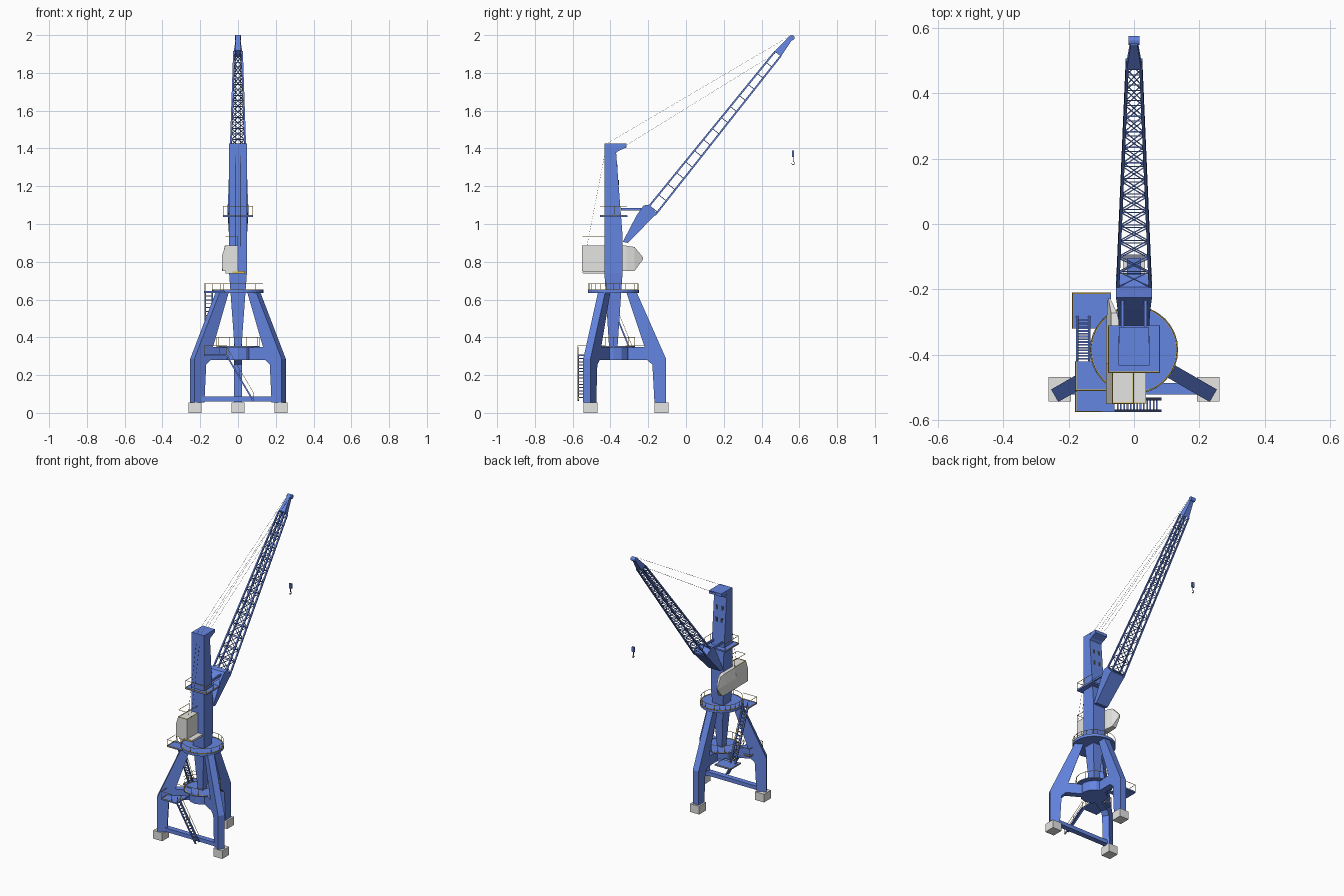
import bpy, bmesh, math
from mathutils import Vector, Matrix

cube = bpy.data.objects.get("Cube")
if cube:
    bpy.data.objects.remove(cube, do_unlink=True)


def material(name, rgb):
    m = bpy.data.materials.new(name)
    m.use_nodes = True
    m.diffuse_color = (*rgb, 1)
    m.node_tree.nodes["Principled BSDF"].inputs["Base Color"].default_value = (*rgb, 1)
    return m


BLUE = material("crane blue", (0.13, 0.237, 0.76))
GREY = material("light grey", (0.78, 0.78, 0.77))
YELLOW = material("rail yellow", (0.75, 0.5, 0.06))
DARK = material("dark steel", (0.05, 0.055, 0.07))
CX, CY = 0, -0.385      # slewing axis


def finish(bm, name, mat):
    bmesh.ops.recalc_face_normals(bm, faces=bm.faces)
    me = bpy.data.meshes.new(name)
    bm.to_mesh(me)
    bm.free()
    me.materials.append(mat)
    ob = bpy.data.objects.new(name, me)
    bpy.context.collection.objects.link(ob)
    return ob


def box(name, lo, hi, mat):
    bm = bmesh.new()
    lo, hi = Vector(lo), Vector(hi)
    size = Matrix.Diagonal((*(hi - lo), 1))
    bmesh.ops.create_cube(bm, size=1, matrix=Matrix.Translation((lo + hi) / 2) @ size)
    return finish(bm, name, mat)


def rods(name, pairs, w, mat):
    """Square bars between pairs of points, as one object."""
    bm = bmesh.new()
    for a, b in pairs:
        a, b = Vector(a), Vector(b)
        rot = (b - a).to_track_quat('Z', 'Y').to_matrix().to_4x4()
        size = Matrix.Diagonal((w, w, (b - a).length, 1))
        bmesh.ops.create_cube(bm, size=1, matrix=Matrix.Translation((a + b) / 2) @ rot @ size)
    return finish(bm, name, mat)


def loft(name, rings, mat):
    bm = bmesh.new()
    loops = [[bm.verts.new(p) for p in ring] for ring in rings]
    n = len(loops[0])
    for lo, hi in zip(loops, loops[1:]):
        for i in range(n):
            bm.faces.new((lo[i], lo[(i + 1) % n], hi[(i + 1) % n], hi[i]))
    bm.faces.new(loops[0])
    bm.faces.new(loops[-1])
    return finish(bm, name, mat)


def side_prism(name, profile, x0, x1, mat):
    """Extrude a (y, z) profile across x; x0 and x1 may be lists per point."""
    spread = lambda x: x if isinstance(x, list) else [x] * len(profile)
    return loft(name, [[(x, *p) for x, p in zip(spread(s), profile)] for s in (x0, x1)], mat)


def disc(name, r, z0, z1, mat, sides=32):
    bm = bmesh.new()
    bmesh.ops.create_cone(bm, cap_ends=True, segments=sides, radius1=r, radius2=r, depth=z1 - z0,
                          matrix=Matrix.Translation((CX, CY, (z0 + z1) / 2)))
    return finish(bm, name, mat)


def railing(name, pts, z, h=0.048, closed=False):
    """Thin posts, a top rail and a kerb along the deck edge."""
    pts = [Vector((x, y, z)) for x, y in pts]
    up = Vector((0, 0, h))
    ends = pts[1:] + pts[:1] if closed else pts[1:]
    rods(name + "_posts", [(p, p + up) for p in pts], 0.0015, YELLOW)
    rods(name, [(a + up, b + up) for a, b in zip(pts, ends)], 0.0022, YELLOW)
    rods(name + "_kerb", list(zip(pts, ends)), 0.004, YELLOW)


def circle(r, n):
    return [(CX + r * math.cos(math.tau * i / n), CY + r * math.sin(math.tau * i / n)) for i in range(n)]


def stairs(name, a, b, across, steps):
    a, b, s = Vector(a), Vector(b), Vector(across)
    up = Vector((0, 0, 0.045))
    rods(name + "_stringers", [(a - s, b - s), (a + s, b + s)], 0.008, BLUE)
    treads = [a.lerp(b, i / steps) for i in range(1, steps)]
    rods(name + "_treads", [(p - s, p + s) for p in treads], 0.005, BLUE)
    rods(name + "_handrail", [(a + k * s + up, b + k * s + up) for k in (-1, 1)] +
         [(a.lerp(b, t) + k * s, a.lerp(b, t) + k * s + up) for k in (-1, 1) for t in (0, .5, 1)],
         0.002, YELLOW)


# Portal: three legs with inward beams, on concrete feet
leg_profile = [(.28, .055), (.28, .285), (.125, .636), (.07, .636), (.165, .35), (.02, .35),
               (.02, .28), (.18, .28), (.207, .255), (.218, .055)]
for label, deg in (("back", 90), ("front_right", 210), ("front_left", 330)):
    leg = side_prism(label + "_leg", leg_profile, -.022, .022, BLUE)
    leg.location = (CX, CY, 0)
    leg.rotation_euler.z = math.radians(deg - 90)
    fx = CX + .262 * math.cos(math.radians(deg))
    fy = CY + .255 * math.sin(math.radians(deg))
    fy += .007 if deg > 90 else 0
    box(label + "_foot", (fx - .034, fy - .037, 0), (fx + .034, fy + .037, .056), GREY)
box("ground_beam", (-.21, -.522, .06), (.21, -.486, .086), BLUE)
disc("portal_hub", .085, .28, .35, BLUE, 12)
disc("lower_deck", .115, .346, .352, BLUE)
railing("lower_deck_rail", circle(.113, 16), .352, closed=True)
disc("slewing_deck", .135, .634, .65, BLUE)
railing("slewing_deck_rail", circle(.132, 24), .651, .032, True)

# Access landings and stairs on the right side
box("front_landing", (-.18, -.575, .3), (-.06, -.43, .308), BLUE)
railing("front_landing_rail", [(-.06, -.43), (-.178, -.43), (-.178, -.573), (-.1, -.573)], .308)
box("side_landing", (-.19, -.32, .3), (-.07, -.21, .308), BLUE)
railing("side_landing_rail", [(-.188, -.32), (-.188, -.212), (-.075, -.212)], .308)
box("upper_landing", (-.18, -.51, .636), (-.07, -.42, .644), BLUE)
railing("upper_landing_rail", [(-.178, -.42), (-.178, -.508), (-.075, -.508)], .644, .04)
stairs("lower_stairs", (.08, -.553, .065), (-.06, -.553, .304), (0, .018, 0), 14)
stairs("upper_stairs", (-.155, -.285, .308), (-.155, -.42, .64), (.018, 0, 0), 16)

# Tower: narrow foot, full shaft and head that slopes back
sections = [(.34, .018, -.407, -.363), (.74, .047, -.432, -.336), (.94, .047, -.432, -.336),
            (1.38, .047, -.432, -.37), (1.425, .047, -.432, -.365)]
loft("tower", [[(-w, a, z), (w, a, z), (w, b, z), (-w, b, z)] for z, w, a, b in sections], BLUE)
side_prism("tower_head", [(-.38, 1.425), (-.315, 1.425), (-.315, 1.405), (-.355, 1.388), (-.38, 1.37)],
           -.046, .046, BLUE)
for z in (1.22, 1.3):
    y = -.336 - (z - .94) * .0773
    for x in (-.02, .02):
        box("tower_opening", (x - .007, y - .006, z - .014), (x + .007, y + .002, z + .014), DARK)

# Gallery around the tower, with a bridge to the boom
box("gallery", (-.08, -.455, 1.036), (.08, -.31, 1.046), BLUE)
railing("gallery_rail", [(-.078, -.312), (-.078, -.38), (-.078, -.453), (0, -.453), (.078, -.453),
                         (.078, -.38), (.078, -.312)], 1.046)
for x in (-.035, .035):
    box("boom_strut", (x - .005, -.345, 1.072), (x + .005, -.2, 1.085), BLUE)

# Machine house alongside the tower, with a pointed cab nose
side_prism("machine_house", [(-.55, .75), (-.55, .83), (-.55, .885), (-.425, .885), (-.425, .83), (-.425, .75)],
           [-.083, -.085, -.068, -.068, -.085, -.083], 0.0, GREY)
cab_sections = [(-.43, -.085, -.07, -.043, .75, .885), (-.315, -.085, -.07, -.043, .75, .885),
                (-.272, -.083, -.07, -.052, .752, .878), (-.228, -.08, -.078, -.072, .812, .824)]
loft("operator_cab", [[(xo, y, z0), (xo, y, (z0 + z1) / 2), (xt, y, z1), (xi, y, z1), (xi, y, z0)]
                      for y, xo, xt, xi, z0, z1 in cab_sections], GREY)
box("house_floor", (-.065, -.546, .737), (.036, -.43, .75), GREY)
box("house_floor_edge", (-.03, -.549, .741), (.038, -.545, .748), YELLOW)
railing("house_rail", [(-.066, -.43), (-.066, -.548), (-.002, -.548), (-.002, -.43)], .885)

# Boom foot and boom tip as solid plates
foot_widths = [.045, .045, .055, .055, .055, .05]
side_prism("boom_foot", [(-.335, .905), (-.308, .9), (-.155, 1.055), (-.192, 1.103), (-.225, 1.098), (-.262, 1.045)],
           [-w for w in foot_widths], foot_widths, BLUE)
tip_widths = [.022, .022, .01, .01, .01]
side_prism("boom_tip", [(.472, 1.918), (.502, 1.885), (.568, 1.985), (.562, 1.998), (.548, 1.994)],
           [-w for w in tip_widths], tip_widths, BLUE)
sheave = [(.561 + .014 * math.cos(math.tau * i / 12), 1.986 + .014 * math.sin(math.tau * i / 12))
          for i in range(12)]
side_prism("tip_sheave", sheave, -.017, .017, BLUE)

# Lattice boom: four tapering chords with crossed and straight bracing
foot, along = Vector((0, -.172, 1.08)), Vector((0, .659, .822))
normal = Vector((0, -.78, .626))


def node(t, sx, sv):
    return foot + along * t + Vector((sx * (.049 - .028 * t), 0, 0)) + normal * sv * (.027 - .008 * t)


corners = [(-1, -1), (1, -1), (1, 1), (-1, 1)]
rods("boom_chords", [(node(-.02, *c), node(1.0, *c)) for c in corners], .009, BLUE)
bays, braces = 14, []
for i in range(bays + 1):
    t, nxt = i / bays, (i + 1) / bays
    braces += [(node(t, *corners[k]), node(t, *corners[k - 1])) for k in range(4)]
    if i < bays:
        for sv in (-1, 1):
            braces += [(node(t, s, sv), node(nxt, -s, sv)) for s in (-1, 1)]
rods("boom_bracing", braces, .0036, BLUE)

# Stay ropes, back stay, hoist rope and hook
ropes = [((0, .567, 1.98), (0, .567, 1.38))]
for x in (-.012, .012):
    ropes += [((x, -.42, 1.425), (x, .555, 1.998)), ((x, -.32, 1.415), (x, .5, 1.92)),
              ((x, -.43, 1.37), (x, -.525, .88))]
rods("ropes", ropes, .0008, DARK)
box("hook_block", (-.009, .561, 1.355), (.009, .573, 1.388), BLUE)
hook = [(0, .567 + .007 * math.sin(a), 1.322 + .009 * math.cos(a)) for a in [.7 * i for i in range(8)]]
rods("hook", list(zip(hook, hook[1:])) + [((0, .567, 1.355), (0, .567, 1.33))], .003, DARK)
